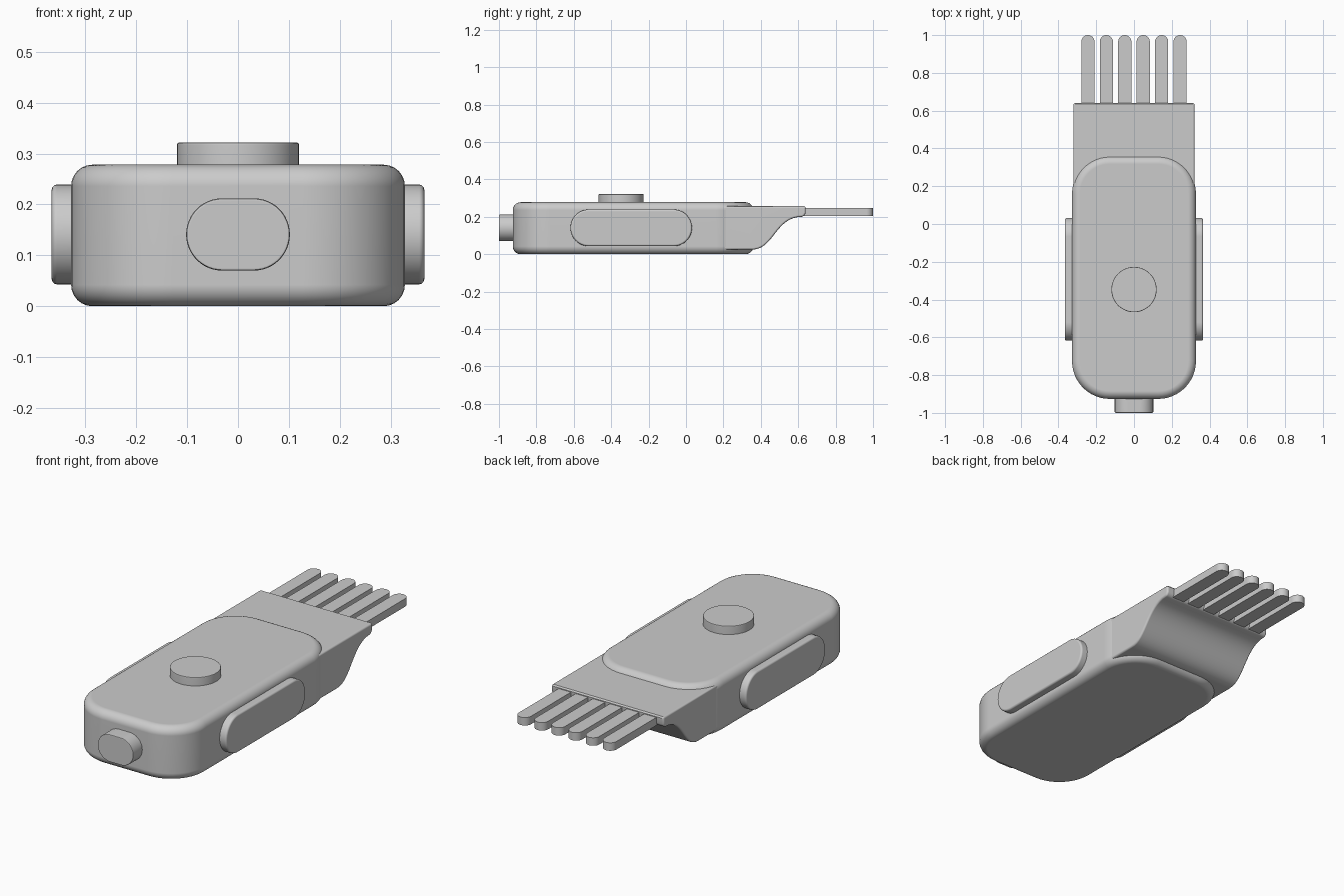
import bpy, bmesh
from math import pi, sin, cos, radians
from mathutils import Vector

cube = bpy.data.objects.get("Cube")
if cube:
    bpy.data.objects.remove(cube, do_unlink=True)

grey = bpy.data.materials.new("plain grey")
grey.use_nodes = True
colour = (0.6, 0.6, 0.6, 1)
grey.diffuse_color = colour
grey.node_tree.nodes["Principled BSDF"].inputs["Base Color"].default_value = colour


def rounded(u, v, hu, hv, r, steps=12):
    """Rounded rectangle outline about (u, v) with half sizes hu, hv."""
    points = []
    for k, (su, sv) in enumerate(((1, 1), (-1, 1), (-1, -1), (1, -1))):
        for i in range(steps + 1):
            a = (k + i / steps) * pi / 2
            p = Vector((u + su * (hu - r) + r * cos(a), v + sv * (hv - r) + r * sin(a)))
            if not points or (p - points[-1]).length > 1e-4:
                points.append(p)
    if (points[0] - points[-1]).length < 1e-4:
        points.pop()
    return points


def prism(name, outline, axis, low, high, bevel=0.0, segments=4):
    """Extrude an outline along an axis and round both rims."""
    place = {"x": lambda u, v, w: (w, u, v),
             "y": lambda u, v, w: (u, w, v),
             "z": lambda u, v, w: (u, v, w)}[axis]
    bm = bmesh.new()
    caps = [bm.faces.new([bm.verts.new(place(u, v, w)) for u, v in outline])
            for w in (low, high)]
    a, b = (list(c.verts) for c in caps)
    for i in range(len(a)):
        bm.faces.new((a[i - 1], a[i], b[i], b[i - 1]))
    bmesh.ops.recalc_face_normals(bm, faces=bm.faces[:])
    if bevel:
        rims = list({e for c in caps for e in c.edges})
        bmesh.ops.bevel(bm, geom=rims, offset=bevel, offset_type="OFFSET",
                        segments=segments, profile=0.5, affect="EDGES")
    mesh = bpy.data.meshes.new(name)
    bm.to_mesh(mesh)
    bm.free()
    mesh.materials.append(grey)
    obj = bpy.data.objects.new(name, mesh)
    bpy.context.collection.objects.link(obj)
    bpy.ops.object.select_all(action="DESELECT")
    obj.select_set(True)
    bpy.context.view_layer.objects.active = obj
    bpy.ops.object.shade_smooth_by_angle(angle=radians(35))
    normals = obj.modifiers.new("weighted normals", "WEIGHTED_NORMAL")
    normals.keep_sharp = True
    return obj


# Handle body
prism("body", rounded(0, -0.283, 0.328, 0.643, 0.2), "z", 0, 0.278, 0.042, 6)

# Head with a curved underside sweeping up to the thin lip
sweep = [(0.1, 0.025), (0.36, 0.025)]
start, c1, c2, end = (Vector(p) for p in
                      ((0.36, 0.025), (0.47, 0.03), (0.48, 0.2), (0.62, 0.2)))
for i in range(1, 17):
    t = i / 16
    s = 1 - t
    sweep.append(tuple(s**3 * start + 3 * s * s * t * c1 + 3 * s * t * t * c2 + t**3 * end))
sweep += [(0.632, 0.206), (0.64, 0.22), (0.64, 0.25), (0.634, 0.257), (0.1, 0.257)]
prism("head", sweep, "x", -0.321, 0.321, 0.01, 3)

# Teeth with rounded tips
for i in range(6):
    x = (i - 2.5) * 0.0975
    prism(f"tooth_{i + 1}", rounded(x, 0.8, 0.035, 0.2, 0.035, 8), "z", 0.205, 0.246)

# Side grips
for side, sign in (("left", 1), ("right", -1)):
    low, high = sorted((sign * 0.28, sign * 0.366))
    prism(f"{side}_grip", rounded(-0.293, 0.141, 0.325, 0.098, 0.098), "x", low, high, 0.01, 3)

# Front plug and top button
prism("front_plug", rounded(0, 0.141, 0.102, 0.071, 0.071), "y", -1, -0.88, 0.005, 2)
prism("top_button", rounded(0, -0.347, 0.12, 0.12, 0.12), "z", 0.24, 0.322, 0.005, 2)
